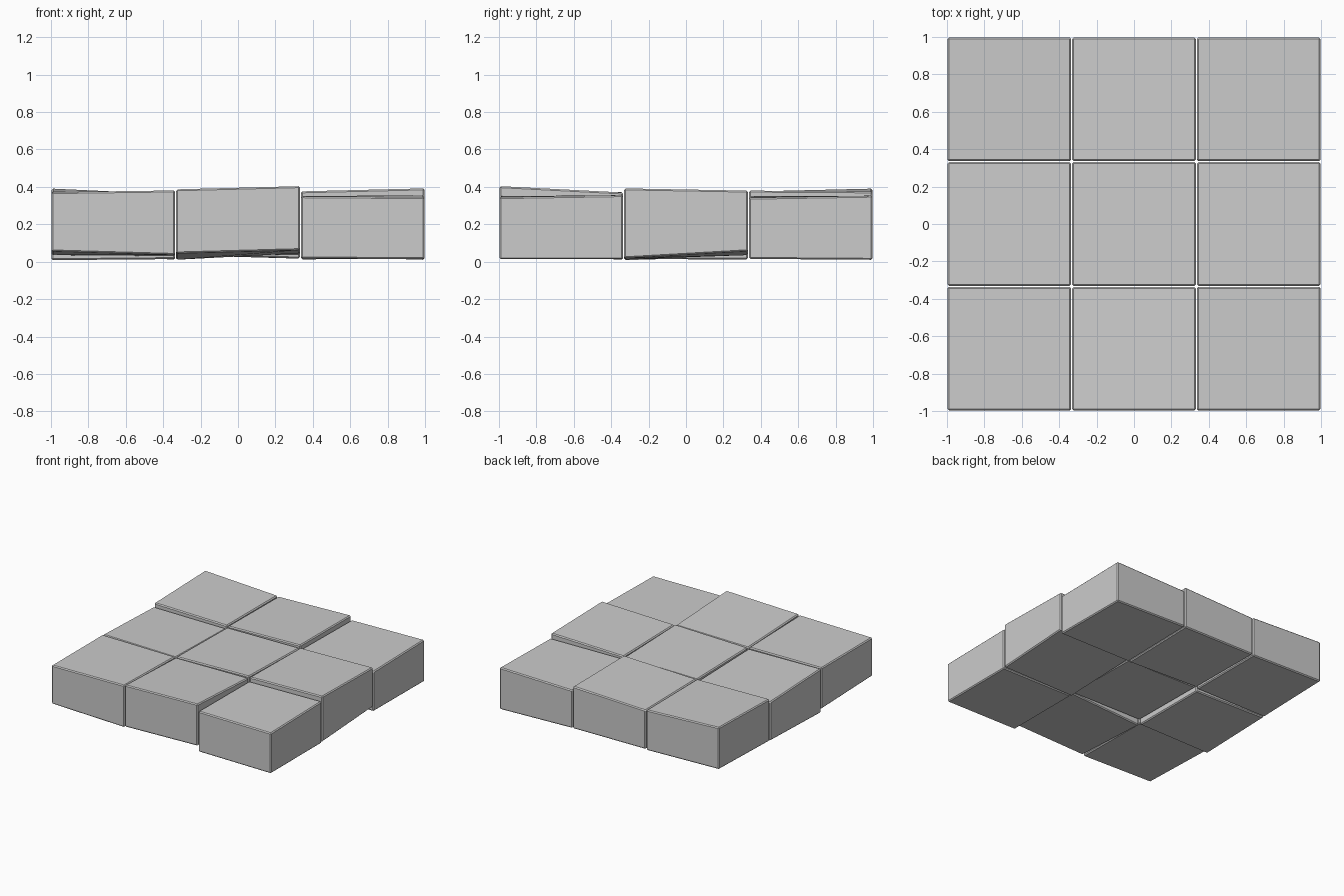
import bpy, bmesh

if "Cube" in bpy.data.objects:
    bpy.data.objects.remove(bpy.data.objects["Cube"])

PITCH = 2 / 3      # grid spacing of the blocks
GAP = 0.006        # joint between neighbouring blocks
BEVEL = 0.008      # small worn edge

# corner heights, counter-clockwise from front left: (top four, bottom four)
BLOCKS = {
    "front_left":    ((.372, .381, .366, .372), (.055, .036, .030, .035)),
    "front_middle":  ((.387, .404, .370, .362), (.044, .062, .045, .010)),
    "front_right":   ((.350, .345, .356, .345), (.018, .013, .013, .018)),
    "middle_left":   ((.370, .358, .343, .346), (.008, .014, .012, .028)),
    "centre":        ((.365, .380, .362, .355), (.052, .045, .035, .045)),
    "middle_right":  ((.376, .392, .380, .366), (.012, .018, .056, .035)),
    "back_left":     ((.375, .364, .360, .391), (.030, .030, .030, .048)),
    "back_middle":   ((.362, .380, .376, .355), (.042, .016, .030, .035)),
    "back_right":    ((.350, .342, .353, .340), (.018, .015, .010, .030)),
}


def block(name, cx, cy, tops, bottoms):
    """One paving block with uneven top and bottom and chamfered edges."""
    h = (PITCH - GAP) / 2
    signs = ((-1, -1), (1, -1), (1, 1), (-1, 1))
    bm = bmesh.new()
    low = [bm.verts.new((cx + sx * h, cy + sy * h, z)) for (sx, sy), z in zip(signs, bottoms)]
    top = [bm.verts.new((cx + sx * h, cy + sy * h, z)) for (sx, sy), z in zip(signs, tops)]
    bm.faces.new(top)
    bm.faces.new(low[::-1])
    for i in range(4):
        j = (i + 1) % 4
        bm.faces.new((low[i], low[j], top[j], top[i]))
    bmesh.ops.bevel(bm, geom=bm.edges[:], offset=BEVEL, segments=1,
                    affect='EDGES', profile=0.5)
    bmesh.ops.recalc_face_normals(bm, faces=bm.faces[:])
    mesh = bpy.data.meshes.new(name)
    bm.to_mesh(mesh)
    bm.free()
    bpy.context.collection.objects.link(bpy.data.objects.new(name, mesh))


# three by three slab
for n, (name, (tops, bottoms)) in enumerate(BLOCKS.items()):
    block("block_" + name, (n % 3 - 1) * PITCH, (n // 3 - 1) * PITCH, tops, bottoms)
